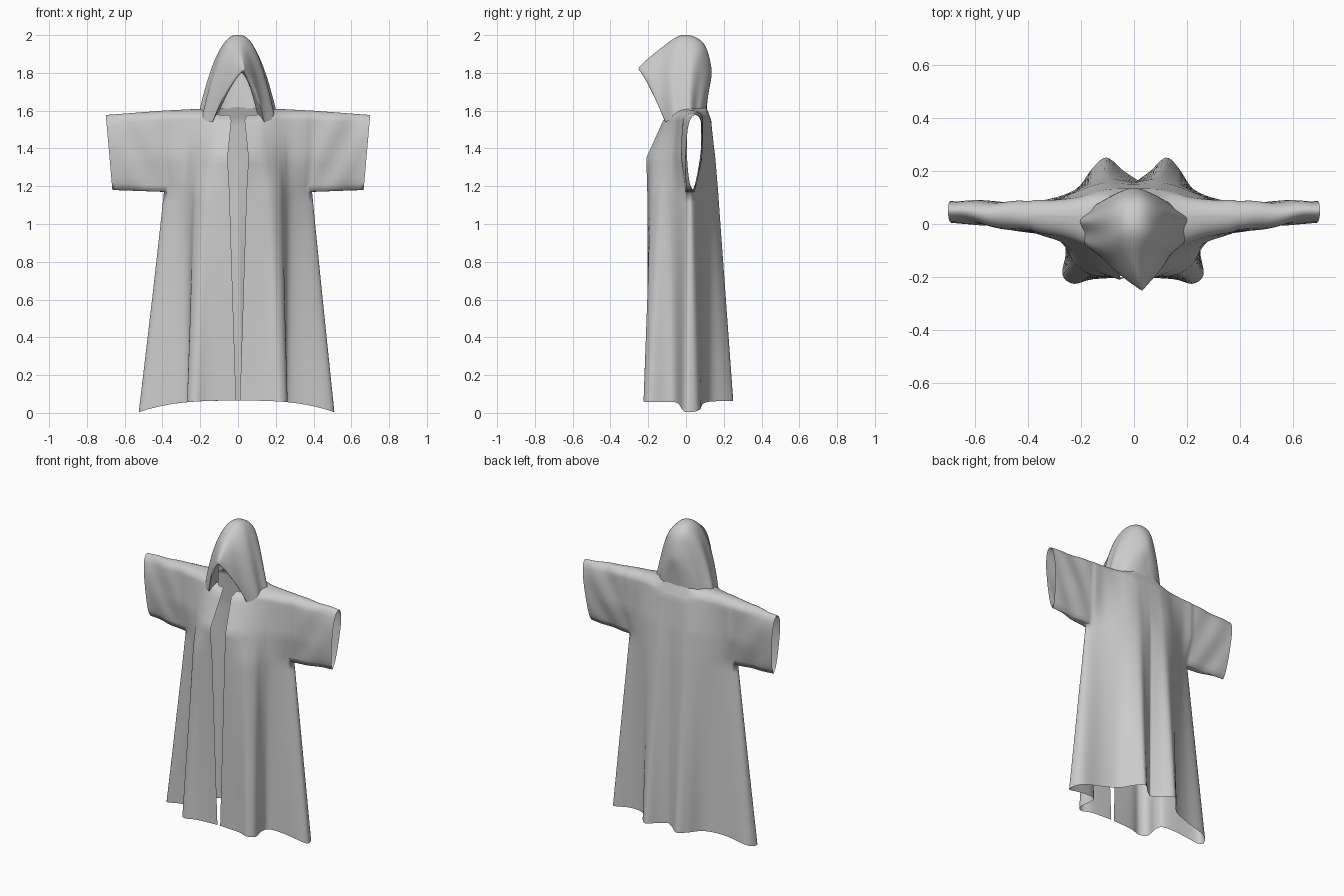
import bpy, bmesh, math

if "Cube" in bpy.data.objects:
    bpy.data.objects.remove(bpy.data.objects["Cube"])


def spline(pts, n):
    """Catmull-Rom through tuples, n steps per span."""
    out = []
    for i in range(len(pts) - 1):
        p0, p1 = pts[max(i - 1, 0)], pts[i]
        p2, p3 = pts[i + 1], pts[min(i + 2, len(pts) - 1)]
        for k in range(n):
            t = k / n
            out.append(tuple(0.5 * (2 * b + (c - a) * t + (2 * a - 5 * b + 4 * c - d) * t * t
                                    + (3 * b - a - 3 * c + d) * t ** 3)
                             for a, b, c, d in zip(p0, p1, p2, p3)))
    return out + [tuple(pts[-1])]


def lerp(a, b, t):
    return a + (b - a) * t


def clamp(t):
    return min(max(t, 0), 1)


def cloth(name, *patches):
    """Smooth surface from patches of (rows, closed, skip); touching edges are welded."""
    bm = bmesh.new()
    for rows, closed, skip in patches:
        grid = [[bm.verts.new(p) for p in r] for r in rows]
        n = len(rows[0])
        for i in range(len(rows) - 1):
            for j in range(n if closed else n - 1):
                if skip and skip(i, j):
                    continue
                k = (j + 1) % n
                bm.faces.new((grid[i][j], grid[i][k], grid[i + 1][k], grid[i + 1][j]))
    bmesh.ops.delete(bm, geom=[v for v in bm.verts if not v.link_faces], context='VERTS')
    bmesh.ops.remove_doubles(bm, verts=bm.verts[:], dist=0.0004)
    bmesh.ops.recalc_face_normals(bm, faces=bm.faces[:])
    me = bpy.data.meshes.new(name)
    bm.to_mesh(me)
    bm.free()
    me.shade_smooth()
    bpy.context.collection.objects.link(bpy.data.objects.new(name, me))


# Robe half sections, front opening -> side -> centre back
hem = [(.01, -.20), (.15, -.208), (.22, -.225), (.262, -.19), (.25, -.10), (.285, -.05),
       (.485, -.015), (.505, .035), (.46, .075), (.33, .09), (.22, .13), (.16, .21),
       (.11, .25), (.05, .20), (0, .165)]
armpit = [(.045, -.205), (.14, -.195), (.185, -.18), (.225, -.145), (.25, -.10), (.285, -.06),
          (.37, -.003), (.392, .022), (.37, .045), (.30, .08), (.22, .125), (.155, .155),
          (.10, .17), (.05, .165), (0, .155)]
chest = [(.055, -.21), (.13, -.18), (.175, -.15), (.21, -.12), (.245, -.09), (.28, -.065),
         (.39, -.025), (.39, .025), (.39, .08), (.31, .088), (.22, .12), (.155, .145),
         (.10, .155), (.05, .152), (0, .15)]
collar = [(.035, -.12), (.11, -.105), (.15, -.092), (.19, -.078), (.23, -.062), (.28, -.047),
          (.39, -.022), (.39, .03), (.39, .086), (.31, .09), (.22, .10), (.155, .118),
          (.10, .13), (.05, .133), (0, .133)]
SUB = 5
hem, armpit, chest, collar = (spline(s, SUB) for s in (hem, armpit, chest, collar))


def full_row(half):
    """Mirror a half row, with the slight lopsided drape near the hem."""
    def drape(x, y, z):
        w = max(0, 1 - z / 1.17)
        if x < 0:
            x *= 1 + .03 * w
        x += .015 * w * clamp(y / .15) * max(0, 1 - abs(x) / .4)
        return (x, y, z)
    return [drape(*p) for p in half] + [drape(-x, y, z) for x, y, z in half[-2::-1]]


rows, upper = [], []
for a, b, za, zb, n in ((hem, armpit, None, 1.17, 20), (armpit, chest, 1.17, 1.35, 5),
                        (chest, collar, 1.35, 1.55, 6)):
    for k in range(n):
        t = k / n
        half = []
        for p, q in zip(a, b):
            z0 = .065 - .058 * (p[0] / .5) ** 3 if za is None else za
            half.append((lerp(p[0], q[0], t), lerp(p[1], q[1], t), lerp(z0, zb, t)))
        rows.append(full_row(half))
        upper.append(za is not None)
# Shoulders round over into one ridge, leaving a neck hole under the hood
for k in range(9):
    ang = math.pi / 2 * k / 8
    half = []
    for x, y in collar:
        f = clamp((x - .09) / .09)
        s = 1 - f * (1 - math.cos(ang)) - (1 - f) * .25 * math.sin(ang)
        ridge = 1.62 - .05 * x - (.04 * (1 - f) if y < 0 else 0)
        flare = .02 * math.sin(ang) * clamp(1 - x / .1) if y < 0 else 0
        half.append((x + flare, .032 + (y - .032) * s, lerp(1.55, ridge, math.sin(ang))))
    rows.append(full_row(half))
    upper.append(True)
last = len(rows[0]) - 1


def arm_hole(i, j):
    return upper[i] and 6 * SUB <= min(j, last - 1 - j) < 8 * SUB


# Sleeves: start on the arm hole rim and blend to a flat teardrop cuff
first = upper.index(True)


def sleeve(side):
    def at(r, j):
        return r[j] if side > 0 else r[last - j]
    lo, hi = 6 * SUB, 8 * SUB
    rim = [(at(r, lo), -1) for r in rows[:first:-1]]
    rim += [(at(rows[first], j), -1 if j < 7 * SUB else 1) for j in range(lo, hi + 1)]
    rim += [(at(r, hi), 1) for r in rows[first + 1:-1]]
    rings = []
    for i in range(19):
        u = i / 18
        v = u * u * (3 - 2 * u)
        ring = []
        for (x, y, z), s in rim:
            q = clamp((1.6005 - z) / .4305)
            cuff = .05 - .015 * q + s * .05 * (1 - .5 * q) * max(0, 1 - abs(2 * q - 1) ** 2.6) ** .5
            wave = .005 * math.sin(9 * u + 7 * q) * u * (1 - u) * 4
            end_x = side * (.70 - .035 * q)
            ring.append((lerp(x, end_x, u), lerp(y, cuff, v) + wave,
                         lerp(z, lerp(1.577, 1.18, q), u)))
        rings.append(ring)
    return rings


cloth("robe", (rows, False, arm_hole), (sleeve(1), True, None), (sleeve(-1), True, None))

# Hood arches, front to nape:
# top y, top z, base y, base z, half width, sideways droop, roundness
arches = [(-.20, 1.80, -.06, 1.59, .105, .02, 1.4),
          (-.25, 1.825, -.11, 1.54, .14, .03, 1.35),
          (-.14, 1.925, -.06, 1.565, .188, .008, 1.9),
          (-.02, 2.0, .01, 1.60, .197, 0, 2.3),
          (.09, 1.96, .06, 1.605, .155, 0, 2.5),
          (.135, 1.82, .10, 1.61, .085, 0, 2.2),
          (.12, 1.70, .11, 1.615, .0, 0, 2)]
rows_h = []
for i, (yt, zt, yb, zb, w, dx, e) in enumerate(spline(arches, 8)):
    row = []
    for k in range(-24, 25):
        t = abs(k) / 24
        h = t ** e
        fold = .008 * math.sin(i * .6 + t * 5 + (.8 if k < 0 else 0)) * t * (w / .2)
        x = math.copysign(w * t + fold, k) + dx * (1 - t)
        row.append((x, lerp(yt, yb, h ** .85), lerp(zt, zb, h)))
    rows_h.append(row)
cloth("hood", (rows_h, False, None))
